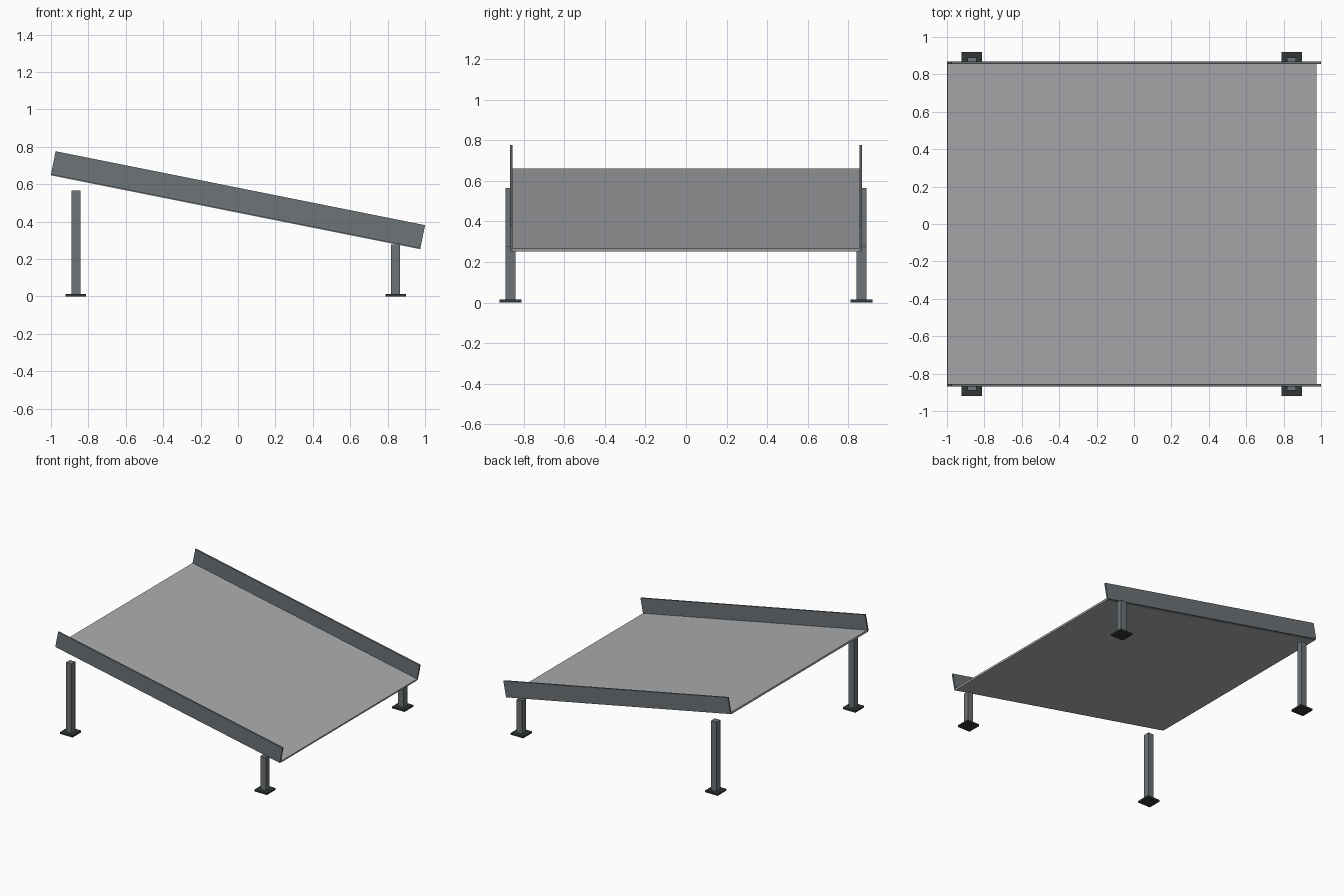
import bpy
import math
from mathutils import Matrix

old = bpy.data.objects.get("Cube")
if old:
    bpy.data.objects.remove(old, do_unlink=True)


def material(name, rgb):
    mat = bpy.data.materials.new(name)
    mat.use_nodes = True
    color = (*rgb, 1)
    mat.diffuse_color = color
    mat.node_tree.nodes["Principled BSDF"].inputs["Base Color"].default_value = color
    return mat


deck_grey = material("light grey deck", (0.40, 0.41, 0.42))
steel = material("dark grey steel", (0.155, 0.172, 0.185))
black_steel = material("near black steel", (0.032, 0.038, 0.04))


def box(name, low, high, mat, matrix=None):
    """Axis-aligned box between two corners, optionally moved by a matrix."""
    bpy.ops.mesh.primitive_cube_add(size=1)
    obj = bpy.context.object
    obj.name = name
    size = [h - l for l, h in zip(low, high)]
    mid = [(h + l) / 2 for l, h in zip(low, high)]
    local = Matrix.Translation(mid) @ Matrix.Diagonal((*size, 1))
    obj.data.transform(local)
    if matrix:
        obj.matrix_world = matrix
    obj.data.materials.append(mat)
    return obj


# Sloping frame shared by the deck and the side rails
slope = Matrix.Translation((0, 0, 0.516)) @ Matrix.Rotation(math.atan(0.2), 4, "Y")
half = 1.007
rail_half = 0.0635

# Deck
box("deck", (-half, -0.855, -rail_half - 0.004),
    (half, 0.855, -rail_half + 0.01), deck_grey, slope)

# Side rails, legs and foot plates, mirrored front to back
for side, sign in (("front", -1), ("back", 1)):
    inner, outer = sorted((sign * 0.855, sign * 0.868))
    box(f"{side}_rail", (-half, inner, -rail_half),
        (half, outer, rail_half), steel, slope)
    for end, x, top in (("high", -0.867, 0.565), ("low", 0.843, 0.277)):
        y = sign * 0.865
        r = 0.024
        box(f"{side}_{end}_leg", (x - r, y - r, 0.012), (x + r, y + r, top), steel)
        p = 0.055
        box(f"{side}_{end}_foot_plate", (x - p, y - p, 0), (x + p, y + p, 0.014), black_steel)
